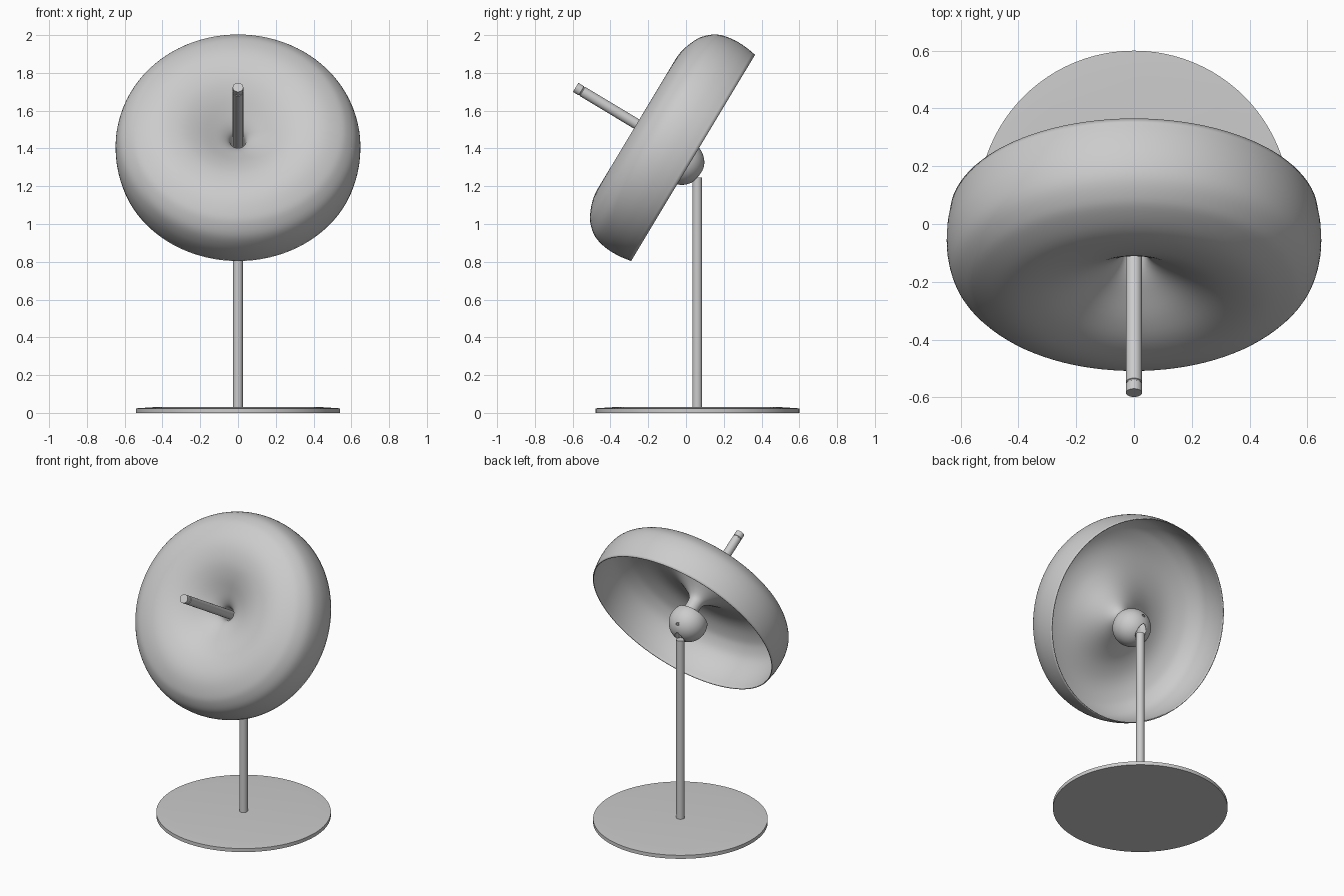
import bpy
import bmesh
import math
from mathutils import Vector, Matrix

if "Cube" in bpy.data.objects:
    bpy.data.objects.remove(bpy.data.objects["Cube"])

TILT = Matrix.Rotation(math.radians(59), 4, 'X')
HEAD = Matrix.Translation((0, 0.037, 1.35)) @ TILT
STAND = Matrix.Translation((0, 0.06, 0))

grey = bpy.data.materials.new("satin grey")
grey.use_nodes = True
grey.diffuse_color = (0.6, 0.6, 0.6, 1)
grey.node_tree.nodes["Principled BSDF"].inputs["Base Color"].default_value = (0.6, 0.6, 0.6, 1)


def add_object(name, bm, matrix, angle=35):
    """Turn a bmesh into a shaded, coloured object."""
    bmesh.ops.recalc_face_normals(bm, faces=bm.faces)
    mesh = bpy.data.meshes.new(name)
    bm.to_mesh(mesh)
    bm.free()
    mesh.materials.append(grey)
    obj = bpy.data.objects.new(name, mesh)
    bpy.context.collection.objects.link(obj)
    obj.matrix_world = matrix
    bpy.ops.object.select_all(action='DESELECT')
    obj.select_set(True)
    bpy.context.view_layer.objects.active = obj
    bpy.ops.object.shade_smooth_by_angle(angle=math.radians(angle))
    return obj


def lathe(profile, steps):
    """Spin a (radius, height) profile around z."""
    bm = bmesh.new()
    verts = [bm.verts.new((r, 0, z)) for r, z in profile]
    edges = [bm.edges.new(pair) for pair in zip(verts, verts[1:])]
    bmesh.ops.spin(bm, geom=verts + edges, axis=(0, 0, 1), cent=(0, 0, 0),
                   angle=math.tau, steps=steps, use_duplicate=False)
    bmesh.ops.remove_doubles(bm, verts=bm.verts, dist=0.0001)
    return bm


def smooth_curve(points, n=4):
    """Catmull-Rom curve through the points."""
    pts = [Vector(p) for p in points]
    pts = [2 * pts[0] - pts[1]] + pts + [2 * pts[-1] - pts[-2]]
    out = []
    for a, b, c, d in zip(pts, pts[1:], pts[2:], pts[3:]):
        for i in range(n):
            t = i / n
            out.append(0.5 * (2 * b + (c - a) * t + (2 * a - 5 * b + 4 * c - d) * t * t
                              + (3 * b - a - 3 * c + d) * t ** 3))
    return out + [pts[-2]]


# Base disc with a faintly raised centre
add_object("base", lathe([(0, 0), (0.54, 0), (0.54, 0.024), (0.45, 0.03), (0, 0.03)], 96),
           STAND, 20)

# Upright post
add_object("post", lathe([(0, 0.02), (0.026, 0.02), (0.026, 1.245), (0, 1.245)], 32), STAND)

# Dished shade, funnelling at the centre into the neck
shade_profile = smooth_curve([
    (0.634, 0), (0.644, 0.07), (0.643, 0.15), (0.623, 0.225), (0.58, 0.28),
    (0.534, 0.311), (0.46, 0.338), (0.385, 0.345), (0.3, 0.332), (0.22, 0.3),
    (0.14, 0.253), (0.08, 0.212), (0.048, 0.175), (0.042, 0.13), (0.042, 0.07)])
shade = add_object("shade", lathe(shade_profile, 96), HEAD, 60)
shell = shade.modifiers.new("shell", 'SOLIDIFY')
shell.thickness = 0.006
shell.offset = 0

# Handle rod with a narrow groove near its tip
R = 0.028
add_object("handle", lathe([(0, 0.08), (R, 0.08), (R, 0.682), (R - 0.003, 0.684),
                            (R - 0.003, 0.688), (R, 0.69), (R, 0.725), (0, 0.725)], 32), HEAD)

# Ball joint, flat on the side facing the shade
bm = bmesh.new()
bmesh.ops.create_uvsphere(bm, u_segments=48, v_segments=32, radius=0.12)
cut = bmesh.ops.bisect_plane(bm, geom=bm.verts[:] + bm.edges[:] + bm.faces[:],
                             plane_co=(0, 0, 0.05), plane_no=(0, 0, 1), clear_outer=True)
bmesh.ops.holes_fill(bm, edges=[e for e in cut["geom_cut"] if isinstance(e, bmesh.types.BMEdge)])
ball = add_object("ball_joint", bm, Matrix.Translation((0, -0.023, 1.327)) @ TILT)

# Round-ended slot in the ball, where the post enters
slot = [(0, -0.2), (0.032, -0.2)]
slot += [(0.032 * math.cos(a), 0.032 * math.sin(a))
         for a in (math.pi / 2 * i / 8 for i in range(8))] + [(0, 0.032)]
cutter = add_object("slot_cutter", lathe(slot, 32), Matrix.Translation((0, 0.062, 1.353)))
cutter.hide_render = True
cutter.hide_set(True)
groove = ball.modifiers.new("slot", 'BOOLEAN')
groove.operation = 'DIFFERENCE'
groove.solver = 'EXACT'
groove.object = cutter
